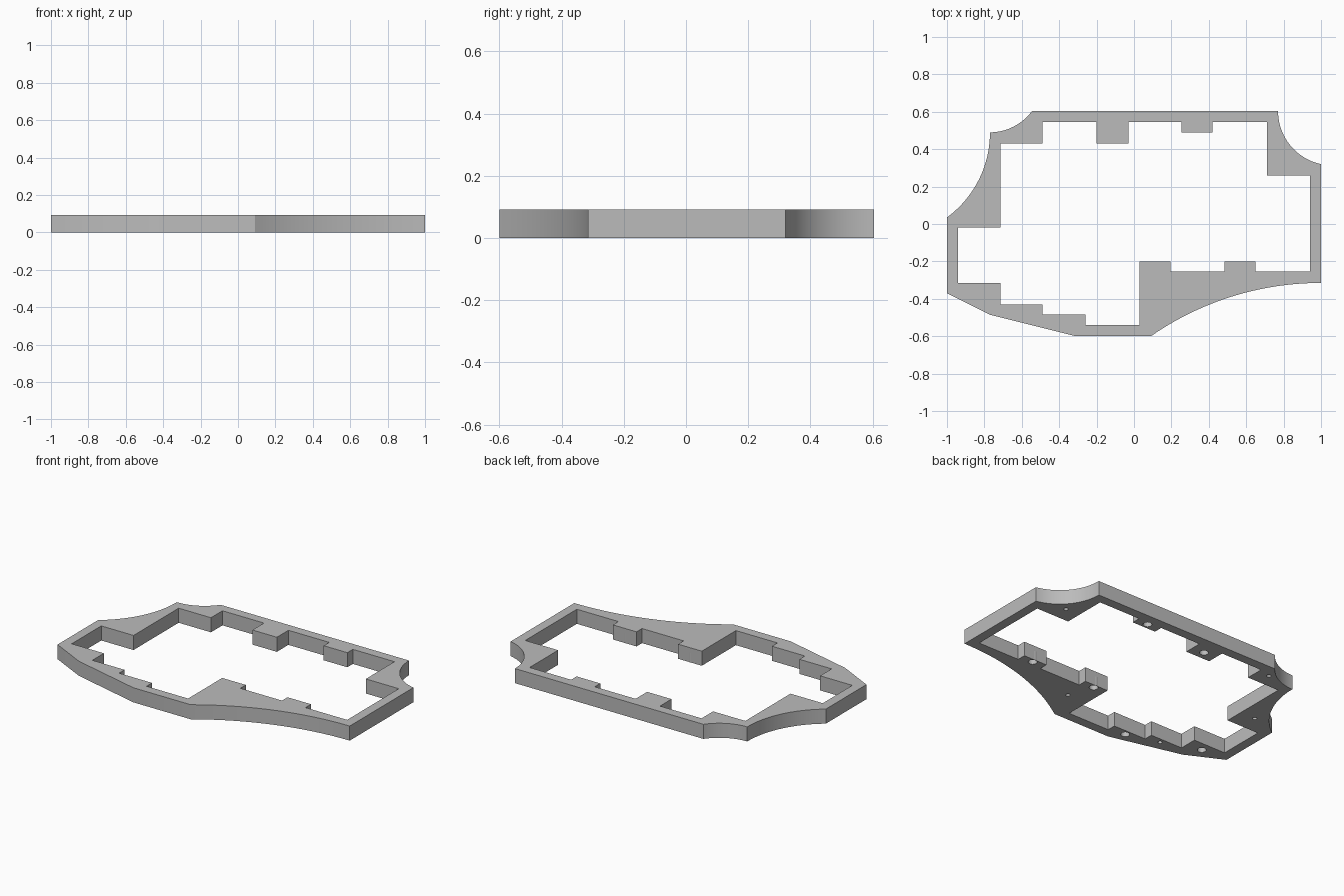
import bpy, bmesh
from math import asin, cos, sin, tau
from mathutils import Vector

if "Cube" in bpy.data.objects:
    bpy.data.objects.remove(bpy.data.objects["Cube"])

THICK = 0.092
HOLE_DEPTH = 0.06


def scoop(start, end, sag, steps=20):
    """Arc from start to end that bites into the plate (left of travel)."""
    p, q = Vector(start), Vector(end)
    along = (q - p).normalized()
    inward = Vector((-along.y, along.x))
    half = (q - p).length / 2
    radius = (half * half + sag * sag) / (2 * sag)
    centre = (p + q) / 2 - inward * (radius - sag)
    sweep = asin(half / radius)
    angles = [sweep * (2 * i / steps - 1) for i in range(steps + 1)]
    return [centre + radius * (inward * cos(a) + along * sin(a)) for a in angles]


def circle(x, y, radius, steps=20):
    return [(x + radius * cos(tau * i / steps), y + radius * sin(tau * i / steps))
            for i in range(steps)]


def add_ring(bm, points, z):
    """Closed loop of vertices and edges at one height."""
    verts = [bm.verts.new((p[0], p[1], z)) for p in points]
    edges = [bm.edges.new((a, b)) for a, b in zip(verts, verts[1:] + verts[:1])]
    return verts, edges


def add_wall(bm, low, high):
    for i in range(len(low)):
        j = (i + 1) % len(low)
        bm.faces.new((low[i], low[j], high[j], high[i]))


# Outer outline, counterclockwise, with four scooped corners
outer = [(-1, -0.37), (-0.77, -0.485), (-0.31, -0.6)]
outer += scoop((0.09, -0.6), (1, -0.315), 0.073)
outer += scoop((1, 0.32), (0.77, 0.605), 0.065)
outer += scoop((-0.545, 0.605), (-0.77, 0.49), 0.03)
outer += scoop((-0.77, 0.49), (-1, 0.035), 0.061)[1:]

# Stepped opening: alternate x and y moves from a starting corner
moves = [-0.715, -0.43, -0.49, -0.485, -0.26, -0.54, 0.03, -0.2, 0.195, -0.255,
         0.485, -0.2, 0.65, -0.255, 0.94, 0.26, 0.71, 0.545, 0.42, 0.49,
         0.255, 0.545, -0.03, 0.43, -0.2, 0.545, -0.49, 0.43, -0.715, -0.02,
         -0.94, -0.315]
opening, corner = [], [-0.94, -0.315]
for i, value in enumerate(moves):
    corner[i % 2] = value
    opening.append(tuple(corner))

# Blind holes in the underside
bolt_holes = [(0.34, 0.525), (-0.115, 0.485), (0.567, -0.225), (0.112, -0.225),
              (-0.37, -0.52), (-0.82, -0.375)]
pin_holes = [(0.81, 0.36), (-0.57, 0.52), (0.17, -0.385), (-0.58, -0.46), (-0.82, 0.095)]
holes = [circle(x, y, 0.026) for x, y in bolt_holes]
holes += [circle(x, y, 0.013) for x, y in pin_holes]

# Frame plate
bm = bmesh.new()
top_edges, bottom_edges = [], []
for outline in (outer, opening):
    low, low_edges = add_ring(bm, outline, 0)
    high, high_edges = add_ring(bm, outline, THICK)
    add_wall(bm, low, high)
    bottom_edges += low_edges
    top_edges += high_edges
for outline in holes:
    mouth, mouth_edges = add_ring(bm, outline, 0)
    floor, _ = add_ring(bm, outline, HOLE_DEPTH)
    add_wall(bm, mouth, floor)
    bm.faces.new(floor)
    bottom_edges += mouth_edges
for edges in (top_edges, bottom_edges):
    bmesh.ops.triangle_fill(bm, use_beauty=True, edges=edges, normal=(0, 0, 1))
bmesh.ops.recalc_face_normals(bm, faces=bm.faces[:])

mesh = bpy.data.meshes.new("frame_plate")
bm.to_mesh(mesh)
bm.free()
plate = bpy.data.objects.new("frame_plate", mesh)
bpy.context.collection.objects.link(plate)

# Plain grey
grey = bpy.data.materials.new("plain_grey")
grey.use_nodes = True
colour = (0.5, 0.5, 0.5, 1)
grey.diffuse_color = colour
grey.node_tree.nodes["Principled BSDF"].inputs["Base Color"].default_value = colour
mesh.materials.append(grey)

bpy.context.view_layer.objects.active = plate
plate.select_set(True)
bpy.ops.object.shade_smooth_by_angle()
